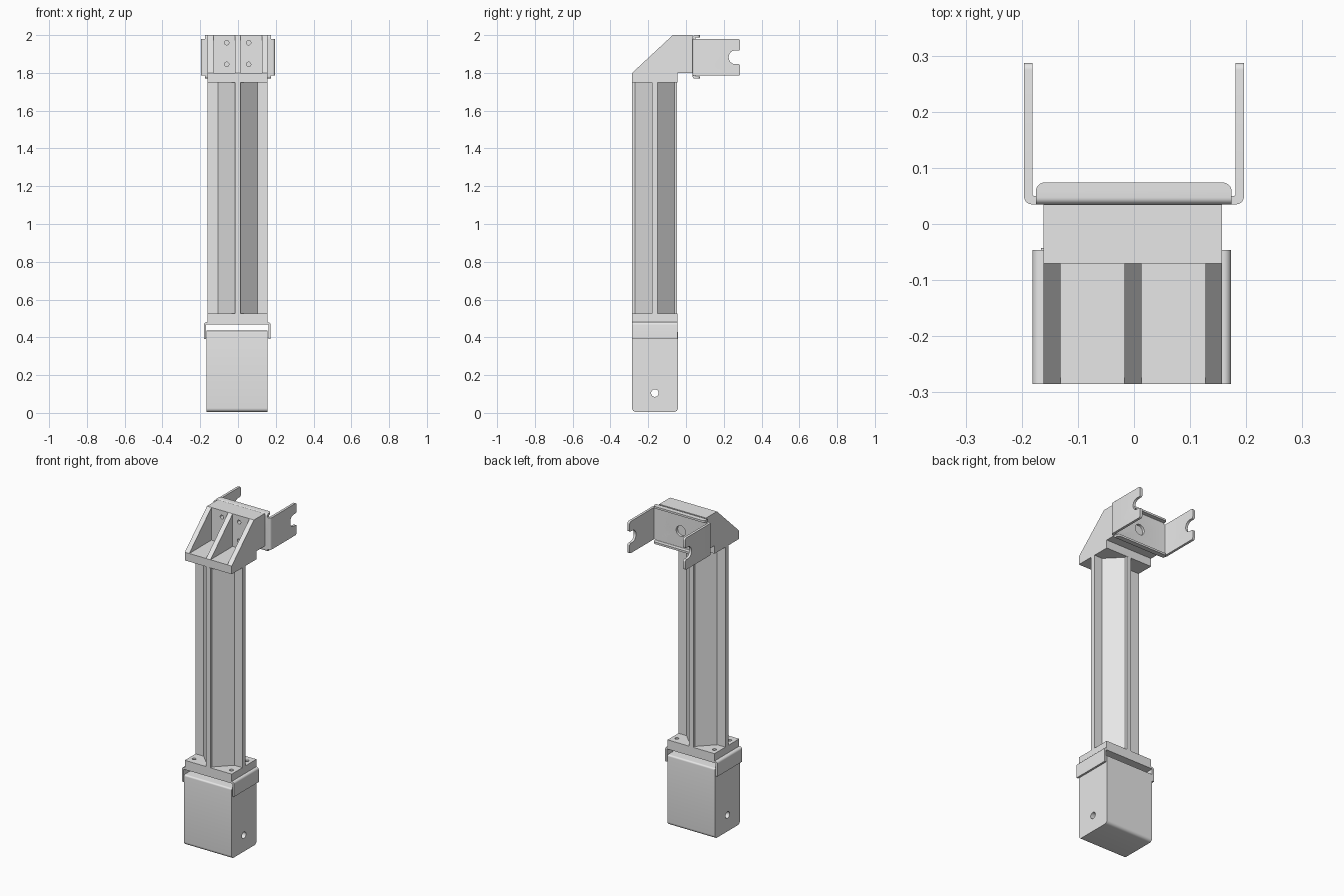
import bpy, bmesh, math
from mathutils import Vector

cube = bpy.data.objects.get("Cube")
if cube:
    bpy.data.objects.remove(cube, do_unlink=True)

grey = bpy.data.materials.new("plain grey")
grey.use_nodes = True
COLOUR = (0.8, 0.8, 0.8, 1)
grey.diffuse_color = COLOUR
grey.node_tree.nodes["Principled BSDF"].inputs["Base Color"].default_value = COLOUR

CX = -0.002          # post centre line
CY = -0.166
FRONT, BACK = -0.285, -0.046
HALF = 0.159         # half width of the post plates


def rounded(points, steps=6):
    """Outline from (u, v[, radius]) corners, with arcs where a radius is given."""
    out = []
    n = len(points)
    for i, p in enumerate(points):
        c = Vector(p[:2])
        r = p[2] if len(p) > 2 else 0
        if not r:
            out.append(c)
            continue
        a = (Vector(points[i - 1][:2]) - c).normalized()
        b = (Vector(points[(i + 1) % n][:2]) - c).normalized()
        half = a.angle(b) / 2
        t = r / math.tan(half)
        centre = c + (a + b).normalized() * (r / math.sin(half))
        start, end = c + a * t - centre, c + b * t - centre
        turn = start.angle_signed(end)
        for k in range(steps + 1):
            ang = -turn * k / steps
            out.append(centre + Vector((
                start.x * math.cos(ang) - start.y * math.sin(ang),
                start.x * math.sin(ang) + start.y * math.cos(ang))))
    return out


def prism(name, points, axis, lo, hi):
    """Extrude an outline along an axis; outline is the other two axes in order."""
    place = {"x": lambda p, w: (w, p.x, p.y),
             "y": lambda p, w: (p.x, w, p.y),
             "z": lambda p, w: (p.x, p.y, w)}[axis]
    pts = rounded(points)
    bm = bmesh.new()
    low = [bm.verts.new(place(p, lo)) for p in pts]
    high = [bm.verts.new(place(p, hi)) for p in pts]
    bm.faces.new(low)
    bm.faces.new(high)
    for i in range(len(pts)):
        j = (i + 1) % len(pts)
        bm.faces.new((low[i], low[j], high[j], high[i]))
    bmesh.ops.recalc_face_normals(bm, faces=bm.faces)
    mesh = bpy.data.meshes.new(name)
    bm.to_mesh(mesh)
    bm.free()
    mesh.materials.append(grey)
    ob = bpy.data.objects.new(name, mesh)
    bpy.context.collection.objects.link(ob)
    return ob


def box(name, x0, x1, y0, y1, z0, z1):
    return prism(name, [(x0, y0), (x1, y0), (x1, y1), (x0, y1)], "z", z0, z1)


def rod(u, v, r, axis, lo, hi, sides=24):
    ring = [(u + r * math.cos(k * math.tau / sides),
             v + r * math.sin(k * math.tau / sides)) for k in range(sides)]
    return prism("cutter", ring, axis, lo, hi)


def combine(ob, tool, operation="DIFFERENCE"):
    """Apply a boolean and throw the tool away."""
    mod = ob.modifiers.new("shape", "BOOLEAN")
    mod.operation, mod.object, mod.solver = operation, tool, "EXACT"
    bpy.context.view_layer.objects.active = ob
    bpy.ops.object.modifier_apply(modifier=mod.name)
    bpy.data.objects.remove(tool, do_unlink=True)


# Foot block with rounded edges and a cross hole
foot = prism("foot_block", [(FRONT, 0.005, 0.02), (-0.043, 0.005, 0.02),
                            (-0.043, 0.435, 0.01), (FRONT, 0.435, 0.01)],
             "x", -0.166, 0.156)
combine(foot, rod(-0.165, 0.105, 0.02, "x", -0.3, 0.3))

# Folded saddle over the foot block
L, R, T = -0.181, 0.173, 0.012
prism("foot_saddle", [(L, 0.39), (L, 0.48, 0.014), (R, 0.48, 0.014), (R, 0.39),
                      (R - T, 0.39), (R - T, 0.468, 0.003),
                      (L + T, 0.468, 0.003), (L + T, 0.39)],
      "y", FRONT, BACK)

# Base plate with four bolt holes
base = box("base_plate", CX - HALF, CX + HALF, FRONT, BACK, 0.48, 0.525)
for sx in (-1, 1):
    for sy in (-1, 1):
        combine(base, rod(CX + sx * 0.127, CY + sy * 0.075, 0.011, "z", 0.49, 0.6))

# Post: cross section with a faceted core, made from one mirrored quarter
rib, core_x, core_y = 0.015, 0.104, 0.105
quarter = [(HALF, rib), (core_x, rib), (rib, core_y), (rib, 0.1195)]
section = quarter + [(-x, y) for x, y in reversed(quarter)]
section += [(-x, -y) for x, y in section]
prism("post", [(CX + x, CY + y) for x, y in section], "z", 0.525, 1.75)

# Head: floor plate, thick back slab and three sloping gussets
WALL, REAR = -0.07, 0.035
box("head_floor", CX - HALF, CX + HALF, FRONT, BACK, 1.75, 1.80)
slab = box("head_slab", CX - HALF, CX + HALF, WALL, REAR, 1.80, 2.0)
for x in (-0.06, 0.056):
    for z in (1.845, 1.96):
        combine(slab, rod(x, z, 0.012, "y", -0.2, REAR + 0.1))
for side, x0 in (("right", CX - HALF), ("middle", CX - 0.015), ("left", CX + HALF - 0.03)):
    prism(side + "_gusset", [(FRONT, 1.80), (WALL, 1.80), (WALL, 2.0)],
          "x", x0, x0 + 0.03)

# Rear fork: folded sheet whose arms end in open round slots
W, T, TIP = 0.196, 0.015, 0.287
fork = prism("rear_fork", [(-W, TIP), (-W, REAR, 0.014), (W, REAR, 0.014), (W, TIP),
                           (W - T, TIP), (W - T, REAR + T, 0.003),
                           (T - W, REAR + T, 0.003), (T - W, TIP)],
             "z", 1.7, 2.1)
LOW, HIGH, MID = 1.785, 1.98, 1.8825
outline = prism("cutter", [
    (0, LOW), (TIP, LOW, 0.012), (TIP, MID - 0.036, 0.01), (0.226, MID - 0.036, 0.034),
    (0.226, MID + 0.036, 0.034), (TIP, MID + 0.036, 0.01), (TIP, HIGH, 0.012), (0, HIGH)],
    "x", -0.5, 0.5)
combine(fork, outline, "INTERSECT")

# Stiffening channel with lips above and below the fork web
LIP, BOT, TOP = 0.074, 1.77, 2.0
channel = prism("rear_channel", [
    (LIP, BOT), (REAR, BOT, 0.012), (REAR, TOP, 0.012), (LIP, TOP),
    (LIP, TOP - 0.012), (REAR + T, TOP - 0.012, 0.003),
    (REAR + T, BOT + 0.012, 0.003), (LIP, BOT + 0.012)], "x", -0.3, 0.3)
plan = prism("cutter", [(-0.175, 0), (0.174, 0), (0.174, LIP, 0.016),
                        (-0.175, LIP, 0.016)], "z", 1.5, 2.2)
combine(channel, plan, "INTERSECT")

# Centre hole through the rear sheet
for ob in (fork, channel):
    combine(ob, rod(0, MID, 0.032, "y", 0, 0.2, 32))

# Smooth the bends and bores, keep the folds crisp
for ob in bpy.context.collection.objects:
    if ob.type == "MESH" and ob.data.materials and ob.data.materials[0] == grey:
        bpy.ops.object.select_all(action="DESELECT")
        ob.select_set(True)
        bpy.context.view_layer.objects.active = ob
        bpy.ops.object.shade_smooth_by_angle(angle=math.radians(30))
